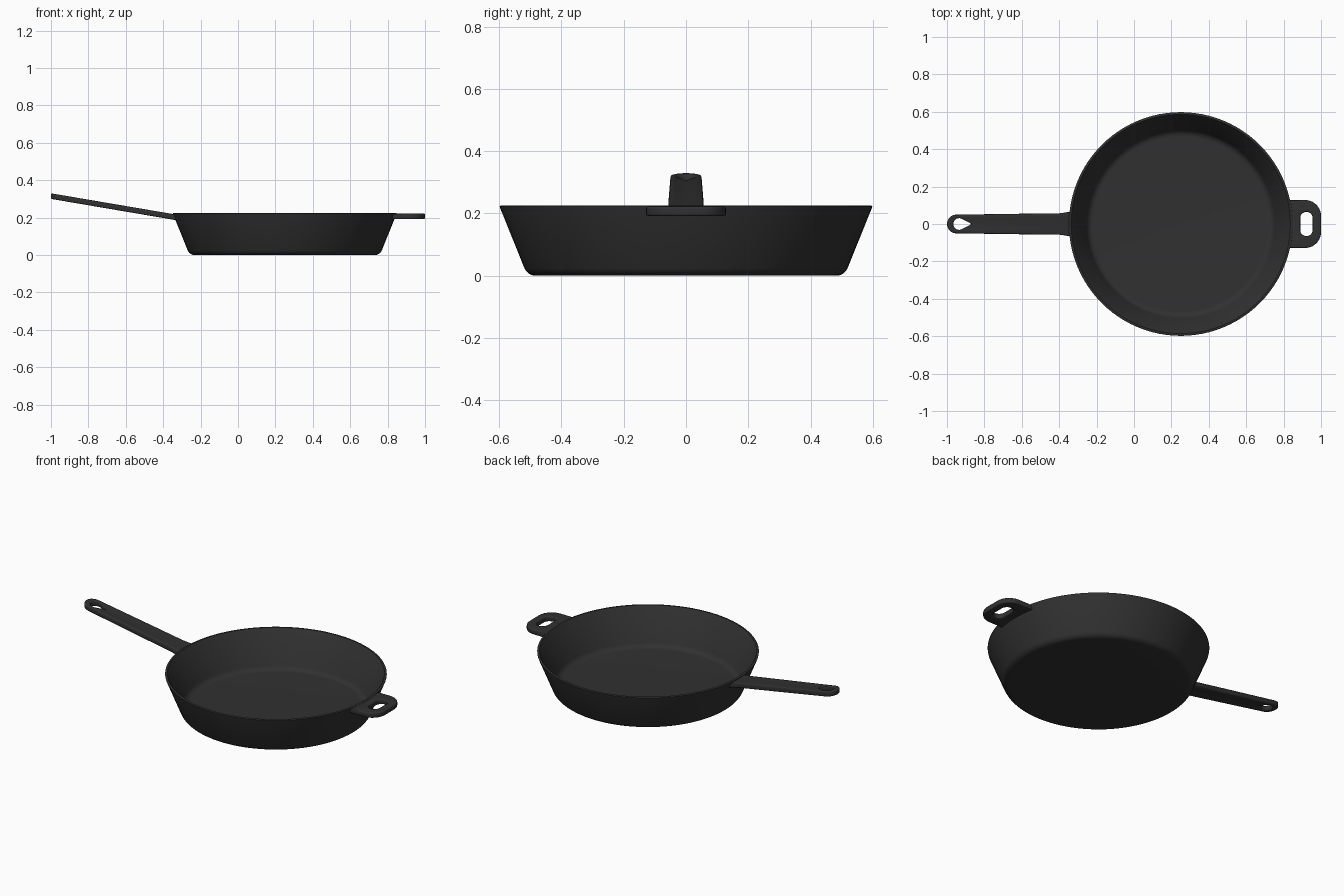
import bpy, bmesh
from math import pi, sin, cos, sqrt, radians

cube = bpy.data.objects.get("Cube")
if cube:
    bpy.data.objects.remove(cube, do_unlink=True)

PAN_X = 0.25       # centre of the round body
JOIN_R = 0.584     # radius where the handles meet the wall

iron = bpy.data.materials.new("black cast iron")
iron.use_nodes = True
iron.diffuse_color = (0.03, 0.03, 0.03, 1)
iron.node_tree.nodes["Principled BSDF"].inputs["Base Color"].default_value = (0.03, 0.03, 0.03, 1)


def add_object(name, mesh):
    obj = bpy.data.objects.new(name, mesh)
    bpy.context.collection.objects.link(obj)
    mesh.materials.clear()
    mesh.materials.append(iron)
    bpy.ops.object.select_all(action='DESELECT')
    obj.select_set(True)
    bpy.context.view_layer.objects.active = obj
    bpy.ops.object.shade_smooth_by_angle(angle=radians(35))
    return obj


def arc(cx, cy, r, start, end, steps=10):
    angles = [radians(start + (end - start) * i / steps) for i in range(steps + 1)]
    return [(cx + r * cos(a), cy + r * sin(a)) for a in angles]


def mirrored(half):
    """Close an upper half outline by reflecting it across y = 0."""
    return half + [(x, -y) for x, y in reversed(half) if abs(y) > 1e-5]


def join_edge(side, half_width, steps=5):
    """Upper half of the edge that follows the pan wall, from centre outward."""
    ys = [half_width * i / steps for i in range(steps + 1)]
    return [(PAN_X + side * sqrt(JOIN_R ** 2 - y * y), y) for y in ys]


def plate(name, outlines, thickness, bevel, height):
    """Flat plate with holes and softened edges, lifted by height(x)."""
    curve = bpy.data.curves.new(name, 'CURVE')
    curve.dimensions = '2D'
    curve.fill_mode = 'BOTH'
    curve.extrude = thickness / 2 - bevel
    curve.bevel_depth = bevel
    curve.bevel_resolution = 2
    curve.offset = -bevel
    for points in outlines:
        spline = curve.splines.new('POLY')
        spline.points.add(len(points) - 1)
        for p, (x, y) in zip(spline.points, points):
            p.co = (x, y, 0, 1)
        spline.use_cyclic_u = True
    temp = bpy.data.objects.new("outline", curve)
    bpy.context.collection.objects.link(temp)
    graph = bpy.context.evaluated_depsgraph_get()
    mesh = bpy.data.meshes.new_from_object(temp.evaluated_get(graph))
    bpy.data.objects.remove(temp, do_unlink=True)
    bm = bmesh.new()
    bm.from_mesh(mesh)
    for v in bm.verts:
        v.co.z += height(v.co.x)
    bmesh.ops.remove_doubles(bm, verts=bm.verts, dist=1e-5)
    bmesh.ops.recalc_face_normals(bm, faces=bm.faces)
    bm.to_mesh(mesh)
    bm.free()
    return add_object(name, mesh)


# Pan body: a revolved wall with rounded corners
profile = [(0, 0)] + arc(0.482, 0.04, 0.04, -90, -23, 7)
profile += [(0.597, 0.218), (0.598, 0.223), (0.595, 0.225), (0.586, 0.225), (0.583, 0.222)]
profile += arc(0.467, 0.055, 0.04, -23, -90, 7) + [(0, 0.015)]
bm = bmesh.new()
verts = [bm.verts.new((r, 0, z)) for r, z in profile]
edges = [bm.edges.new(pair) for pair in zip(verts, verts[1:])]
bmesh.ops.spin(bm, geom=verts + edges, cent=(0, 0, 0), axis=(0, 0, 1),
               angle=2 * pi, steps=96)
bmesh.ops.remove_doubles(bm, verts=bm.verts, dist=1e-5)
bmesh.ops.recalc_face_normals(bm, faces=bm.faces)
body = bpy.data.meshes.new("pan_body")
bm.to_mesh(body)
bm.free()
add_object("pan_body", body).location.x = PAN_X

# Long handle: rises away from the pan, with a teardrop hanging hole
half = join_edge(-1, 0.068) + [(-0.365, 0.062), (-0.4, 0.057), (-0.6, 0.055)]
half += arc(-0.95, 0, 0.05, 90, 180)
teardrop = mirrored([(-0.868, 0)] + arc(-0.935, 0, 0.031, 60, 180))
plate("long_handle", [mirrored(half), teardrop], 0.03, 0.006,
      lambda x: 0.203 + 0.17 * (-0.34 - x))

# Helper handle: a short rounded loop on the other side
half = join_edge(1, 0.128) + arc(0.915, 0.043, 0.085, 90, 0)
slot = mirrored(arc(0.922, 0.032, 0.033, 0, 180, 16))
plate("helper_handle", [mirrored(half), slot], 0.03, 0.006, lambda x: 0.207)
